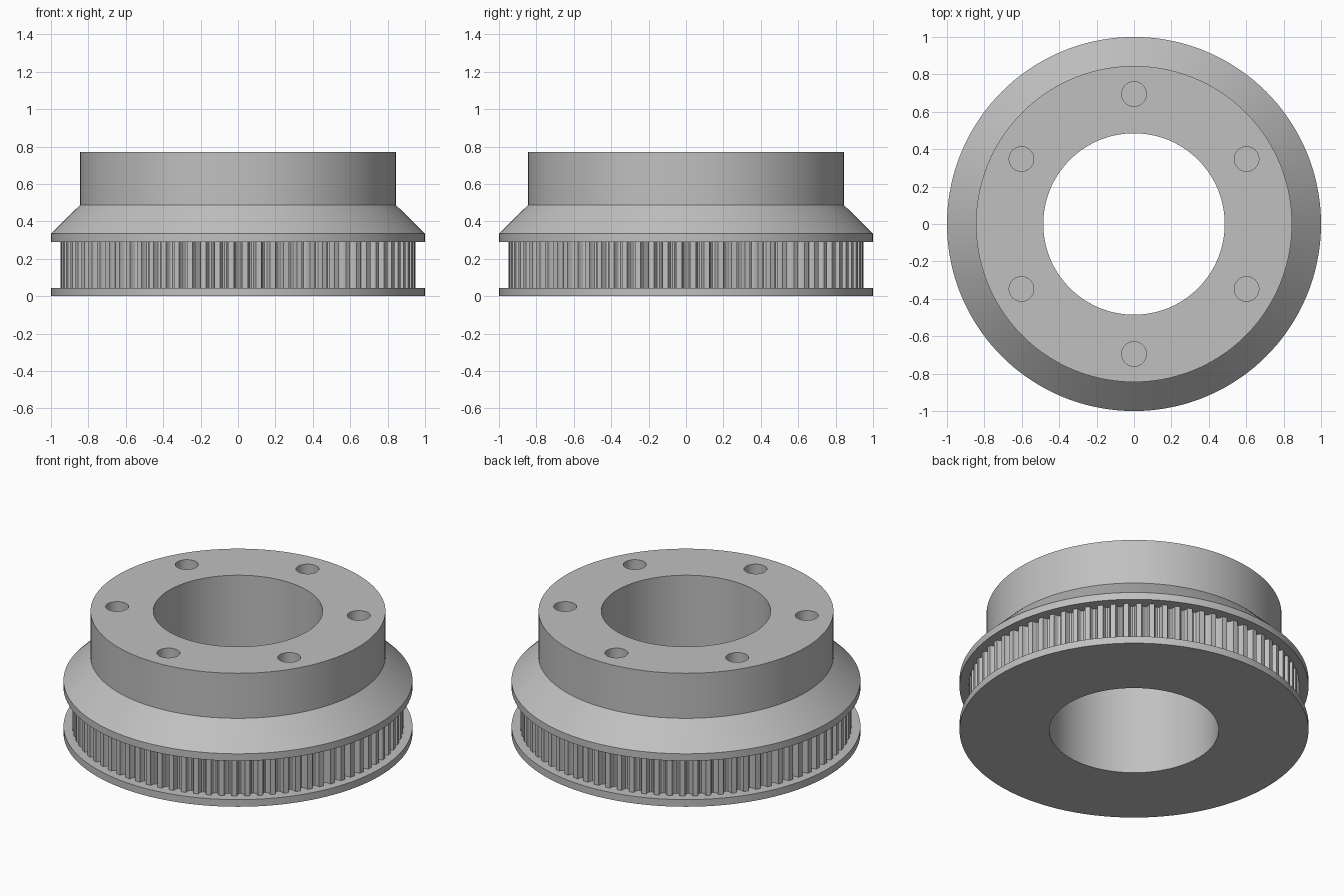
import bpy, bmesh
from math import cos, sin, pi, radians
from mathutils import Matrix

cube = bpy.data.objects.get("Cube")
if cube:
    bpy.data.objects.remove(cube, do_unlink=True)

SEGMENTS = 144
BORE, RIM, HUB = 0.485, 1.0, 0.845
BELT_LOW, BELT_HIGH, TOP = 0.045, 0.29, 0.772

metal = bpy.data.materials.new("grey_metal")
grey = (0.53, 0.53, 0.53, 1)
metal.diffuse_color = grey
metal.use_nodes = True
metal.node_tree.nodes["Principled BSDF"].inputs["Base Color"].default_value = grey


def add_object(name, bm):
    bmesh.ops.recalc_face_normals(bm, faces=bm.faces)
    mesh = bpy.data.meshes.new(name)
    bm.to_mesh(mesh)
    bm.free()
    mesh.materials.append(metal)
    obj = bpy.data.objects.new(name, mesh)
    bpy.context.collection.objects.link(obj)
    return obj


def select(obj):
    bpy.ops.object.select_all(action='DESELECT')
    obj.select_set(True)
    bpy.context.view_layer.objects.active = obj


def lathe(name, profile):
    """Turn a closed (radius, height) profile around the z axis."""
    bm = bmesh.new()
    rings = []
    for i in range(SEGMENTS):
        a = 2 * pi * i / SEGMENTS
        rings.append([bm.verts.new((r * cos(a), r * sin(a), z)) for r, z in profile])
    n = len(profile)
    for i, ring in enumerate(rings):
        after = rings[(i + 1) % SEGMENTS]
        for j in range(n):
            k = (j + 1) % n
            bm.faces.new((ring[j], after[j], after[k], ring[k]))
    return add_object(name, bm)


# Turned body: lower flange, belt recess, upper flange, cone and hub
body = lathe("pulley_body", [
    (BORE, 0), (RIM, 0), (RIM, BELT_LOW), (0.9, BELT_LOW),
    (0.9, BELT_HIGH), (RIM, BELT_HIGH), (RIM, 0.335),
    (HUB, 0.487), (HUB, TOP), (BORE, TOP)])

# Six blind bolt holes in the hub face
bm = bmesh.new()
depth = 0.3
for i in range(6):
    a = radians(30 + 60 * i)
    place = Matrix.Translation((0.695 * cos(a), 0.695 * sin(a), TOP))
    bmesh.ops.create_cone(bm, cap_ends=True, segments=32, radius1=0.066,
                          radius2=0.066, depth=2 * depth, matrix=place)
cutter = add_object("bolt_hole_cutter", bm)
cutter.hide_render = True
select(body)
mod = body.modifiers.new("bolt_holes", 'BOOLEAN')
mod.object = cutter
mod.solver = 'EXACT'
bpy.ops.object.modifier_apply(modifier=mod.name)
bpy.data.objects.remove(cutter, do_unlink=True)

# Toothed belt surface: flat-topped teeth with rounded grooves
TEETH, TIP, GROOVE = 80, 0.95, 0.036
bm = bmesh.new()
outline = []
pitch = 2 * pi / TEETH
for i in range(TEETH):
    for step in range(7):
        t = pi * step / 6
        a = pitch * (i - 0.3 * cos(t))
        r = TIP - GROOVE * sin(t)
        outline.append((r * cos(a), r * sin(a)))
low = [bm.verts.new((x, y, BELT_LOW)) for x, y in outline]
high = [bm.verts.new((x, y, BELT_HIGH)) for x, y in outline]
for i in range(len(outline)):
    k = (i + 1) % len(outline)
    bm.faces.new((low[i], low[k], high[k], high[i]))
teeth = add_object("belt_teeth", bm)

# Smooth turned surfaces, sharp edges kept
for obj in (body, teeth):
    select(obj)
    bpy.ops.object.shade_smooth_by_angle(angle=radians(25))
